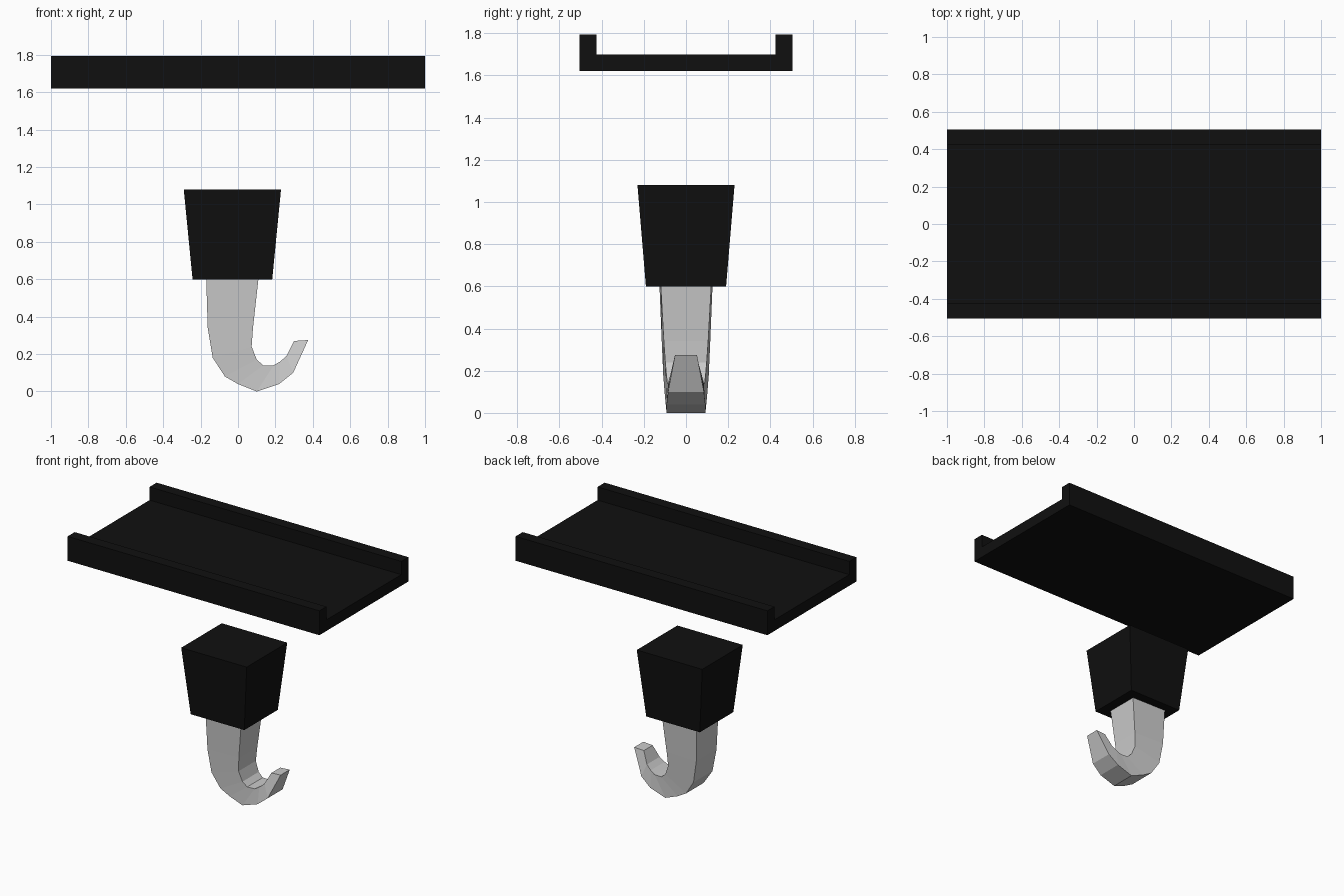
import bpy, bmesh

if "Cube" in bpy.data.objects:
    bpy.data.objects.remove(bpy.data.objects["Cube"])

black = bpy.data.materials.new("black")
black.diffuse_color = (0.005, 0.005, 0.005, 1)
black.use_nodes = True
black.node_tree.nodes["Principled BSDF"].inputs["Base Color"].default_value = black.diffuse_color


def loft(name, rings, material=None):
    """Skin a list of equal-sized vertex rings and cap both ends."""
    bm = bmesh.new()
    loops = [[bm.verts.new(p) for p in ring] for ring in rings]
    n = len(loops[0])
    for a, b in zip(loops, loops[1:]):
        for i in range(n):
            j = (i + 1) % n
            bm.faces.new((a[i], a[j], b[j], b[i]))
    bm.faces.new(loops[0])
    bm.faces.new(loops[-1])
    bmesh.ops.recalc_face_normals(bm, faces=bm.faces)
    mesh = bpy.data.meshes.new(name)
    bm.to_mesh(mesh)
    bm.free()
    ob = bpy.data.objects.new(name, mesh)
    bpy.context.collection.objects.link(ob)
    if material:
        mesh.materials.append(material)
    return ob


# Rail: U-shaped channel extruded along x
half = [(0.505, 1.62), (0.505, 1.795), (0.425, 1.795), (0.425, 1.70)]
channel = half + [(-y, z) for y, z in reversed(half)]
loft("channel_rail", [[(x, y, z) for y, z in channel] for x in (-1, 1)], black)

# Block: tapered four-sided body
cx = -0.03
loft("tapered_block",
     [[(cx + sx * hx, sy * hy, z) for sx, sy in ((-1, -1), (1, -1), (1, 1), (-1, 1))]
      for hx, hy, z in ((0.213, 0.19, 0.60), (0.26, 0.23, 1.08))], black)

# Hook: stations of outer x, z, inner x, z, outer half width, inner half width
stations = [
    (-0.17, 0.61, 0.11, 0.61, 0.126, 0.120),
    (-0.162, 0.34, 0.08, 0.34, 0.115, 0.105),
    (-0.135, 0.18, 0.073, 0.24, 0.108, 0.098),
    (-0.07, 0.08, 0.10, 0.17, 0.100, 0.092),
    (0.00, 0.04, 0.135, 0.14, 0.096, 0.088),
    (0.10, 0.00, 0.19, 0.14, 0.092, 0.085),
    (0.22, 0.04, 0.225, 0.16, 0.092, 0.080),
    (0.295, 0.10, 0.26, 0.19, 0.085, 0.072),
    (0.375, 0.275, 0.30, 0.27, 0.052, 0.050),
]
loft("hook", [[(ox, -wo, oz), (ox, wo, oz), (ix, wi, iz), (ix, -wi, iz)]
              for ox, oz, ix, iz, wo, wi in stations])
